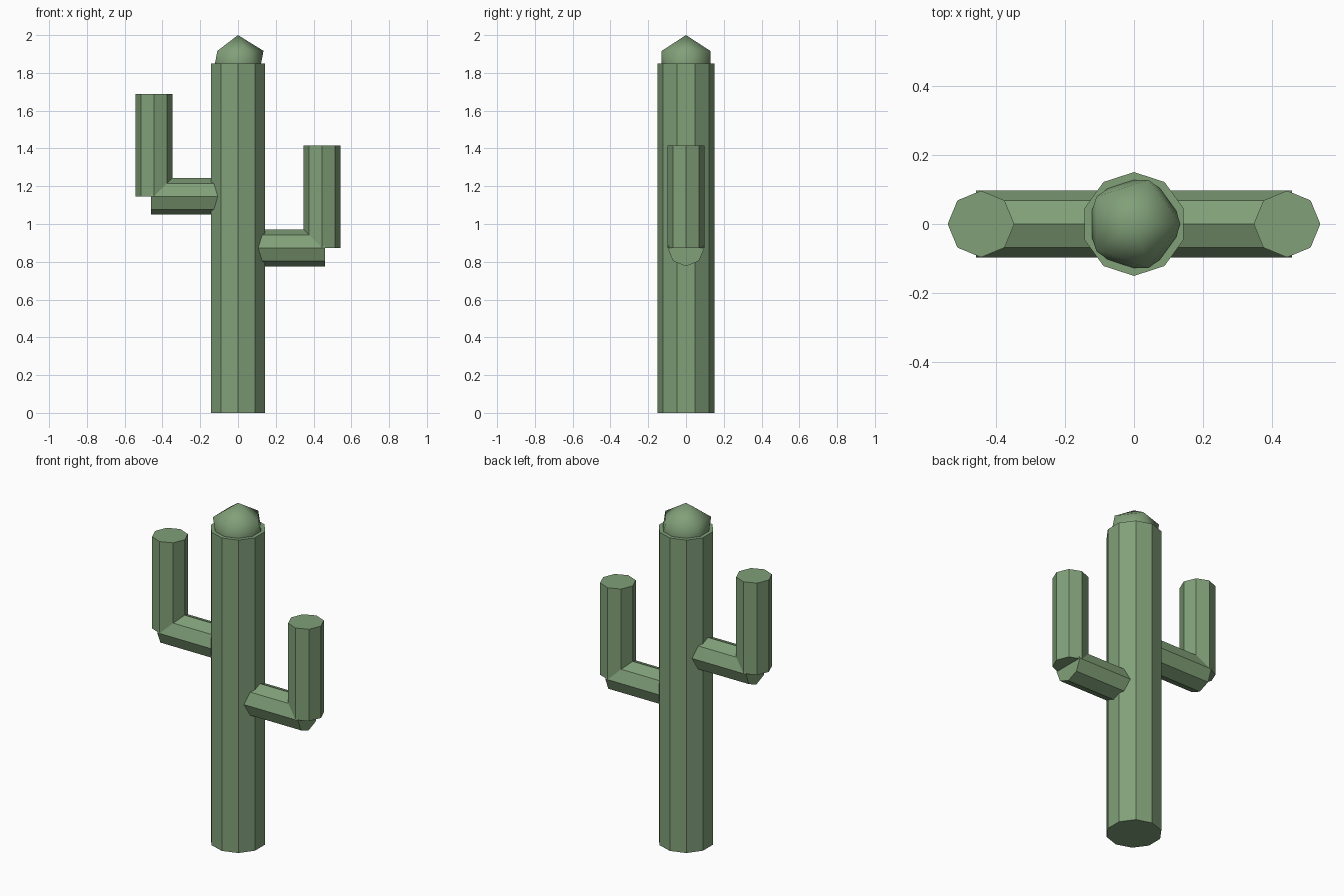
import bpy
import math

if "Cube" in bpy.data.objects:
    bpy.data.objects.remove(bpy.data.objects["Cube"])

green = bpy.data.materials.new("cactus_green")
green.diffuse_color = (0.22, 0.35, 0.19, 1)
green.use_nodes = True
green.node_tree.nodes["Principled BSDF"].inputs["Base Color"].default_value = green.diffuse_color


def finish(name):
    obj = bpy.context.object
    obj.name = name
    obj.data.materials.append(green)
    return obj


def column(name, sides, radius, length, centre, tilt=0):
    bpy.ops.mesh.primitive_cylinder_add(
        vertices=sides, radius=radius, depth=length,
        location=centre, rotation=(0, tilt, 0))
    return finish(name)


# Ten-sided trunk
TRUNK_TOP = 1.85
column("trunk", 10, 0.151, TRUNK_TOP, (0, 0, TRUNK_TOP / 2))

# Smooth-shaded low-poly crown, half sunk into the trunk
bpy.ops.mesh.primitive_ico_sphere_add(
    subdivisions=1, radius=0.151, location=(0, 0, 1.849))
bpy.ops.object.shade_smooth()
finish("crown")

# Elbowed arms: a horizontal branch from the trunk and an upright on its end
ARM_R, REACH, UPRIGHT_X, UPRIGHT_H = 0.097, 0.46, 0.445, 0.543
for label, side, z in (("right", 1, 0.873), ("left", -1, 1.146)):
    column(label + "_branch", 8, ARM_R, REACH,
           (side * REACH / 2, 0, z), side * math.pi / 2)
    column(label + "_upright", 8, ARM_R, UPRIGHT_H,
           (side * UPRIGHT_X, 0, z + UPRIGHT_H / 2))
